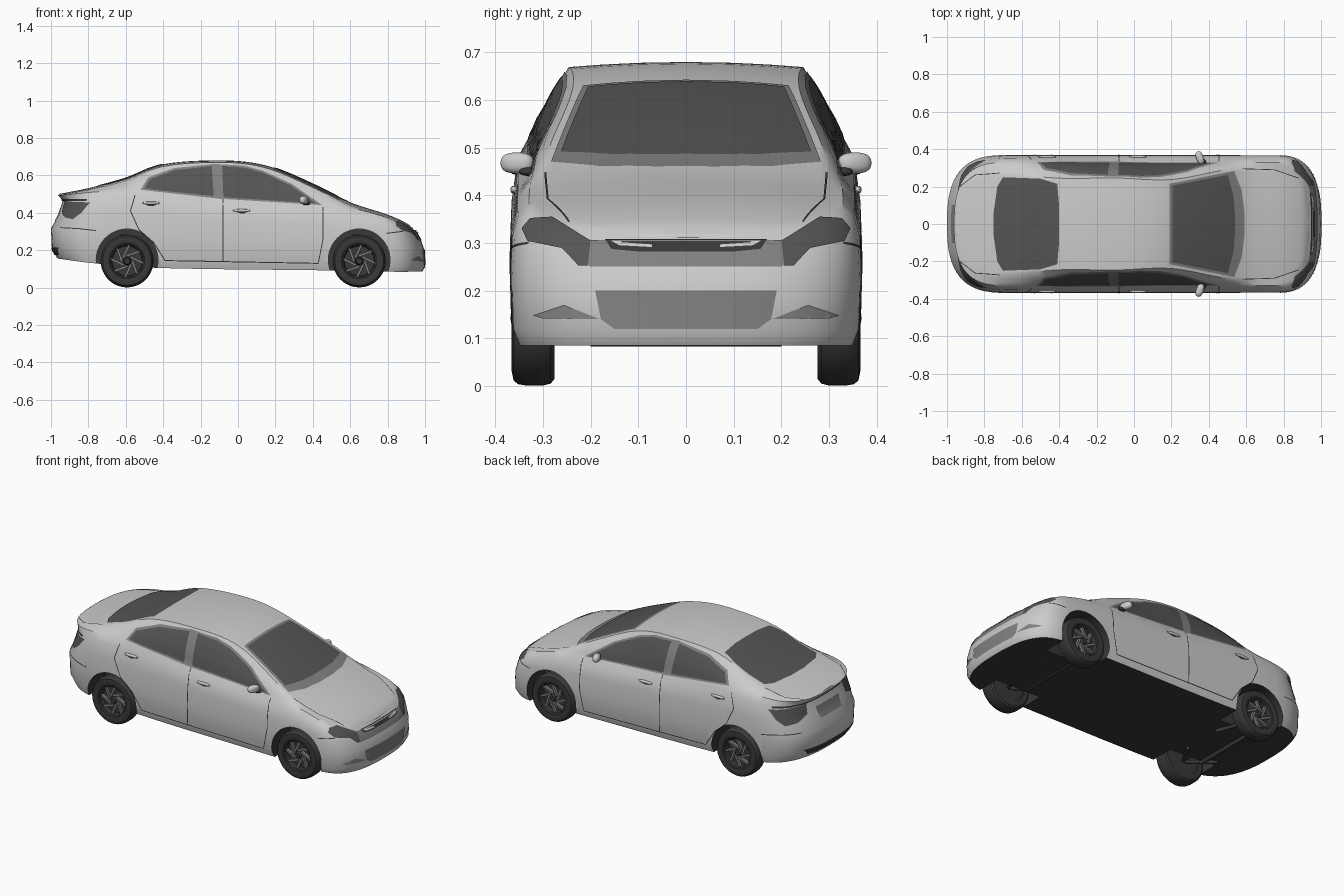
import bpy, bmesh, math
from mathutils import Vector, Matrix
from mathutils.bvhtree import BVHTree

if "Cube" in bpy.data.objects:
    bpy.data.objects.remove(bpy.data.objects["Cube"])


def mat(name, g):
    m = bpy.data.materials.new(name)
    m.diffuse_color = (g, g, g, 1)
    m.use_nodes = True
    m.node_tree.nodes["Principled BSDF"].inputs["Base Color"].default_value = m.diffuse_color
    return m


PAINT, TRIM, GLASS, DARK = mat("paint", .6), mat("trim", .22), mat("glass", .09), mat("rubber", .04)


def finish(name, bm, *mats, angle=35):
    me = bpy.data.meshes.new(name)
    bm.to_mesh(me)
    ob = bpy.data.objects.new(name, me)
    bpy.context.collection.objects.link(ob)
    for m in mats:
        me.materials.append(m)
    smooth(ob, angle)
    return ob


def smooth(ob, angle):
    bpy.ops.object.select_all(action='DESELECT')
    ob.select_set(True)
    bpy.context.view_layer.objects.active = ob
    bpy.ops.object.shade_smooth_by_angle(angle=math.radians(angle))


def curve(x, pts):
    """Smooth interpolation through (x, value) points; constants pass through."""
    if not isinstance(pts, list):
        return pts
    if x <= pts[0][0]:
        return pts[0][1]
    if x >= pts[-1][0]:
        return pts[-1][1]
    i = max(k for k in range(len(pts) - 1) if pts[k][0] <= x)

    def slope(k):
        a, b = pts[max(k - 1, 0)], pts[min(k + 1, len(pts) - 1)]
        return (b[1] - a[1]) / (b[0] - a[0])
    (x0, y0), (x1, y1) = pts[i], pts[i + 1]
    h = x1 - x0
    t = (x - x0) / h
    return (y0 * (2*t**3 - 3*t*t + 1) + y1 * (3*t*t - 2*t**3)
            + h * slope(i) * (t**3 - 2*t*t + t) + h * slope(i + 1) * (t**3 - t*t))


# Body: horizontal rings (front x, rear x, half width, height along x)
RINGS = [
    (.985, -.965, .352, [(-1, .16), (-.77, .13), (-.42, .105), (.47, .092), (.8, .085), (1, .085)]),
    (1.0, -.995, .367, [(-1, .205), (-.4, .15), (.5, .135), (1, .11)]),
    (.996, -1.0, .37, [(-1, .315), (-.5, .28), (.5, .24), (1, .205)]),
    (.976, -.958, .366, [(-.96, .395), (-.5, .385), (.3, .345), (.8, .31), (.975, .258)]),
    (.957, -.937, .353, [(-.95, .465), (-.6, .48), (0, .44), (.5, .40), (.8, .352), (.957, .29)]),
    (.942, -.962, [(-.96, .335), (-.6, .33), (0, .324), (.6, .327), (.9, .335)],
     [(-.96, .494), (-.6, .522), (-.4, .515), (0, .475), (.4, .445), (.6, .425), (.8, .373), (.942, .306)]),
]
ROOF = [(-.96, .50), (-.8, .532), (-.6, .585), (-.45, .647), (-.32, .671), (-.12, .68), (.05, .672),
        (.2, .638), (.4, .553), (.6, .456), (.8, .39), (.9, .345), (.938, .315)]
ROOF_W = [(-.96, .28), (-.7, .272), (-.4, .245), (-.1, .246), (.2, .238), (.55, .295), (.94, .27)]
DROP = [(-.96, .004), (-.7, .012), (0, .011), (.4, .018), (.8, .014), (.94, .005)]
N = 16
ends = [(math.sin(k / N * math.pi / 2) ** .54, math.cos(k / N * math.pi / 2) ** .77 if k < N else 0)
        for k in range(N + 1)]
X0R, X0F = -.6, .7
stations = [("r", t, e) for t, e in reversed(ends)]
stations += [("m", X0R + (X0F - X0R) * k / 32, 1) for k in range(1, 32)]
stations += [("f", t, e) for t, e in ends]


def place(kind, t, xf, xr):
    return t if kind == "m" else X0F + (xf - X0F) * t if kind == "f" else X0R + (xr - X0R) * t


def section(kind, t, e):
    pts = []
    for xf, xr, w, z in RINGS:
        x = place(kind, t, xf, xr)
        pts.append(Vector((x, curve(x, w) * e, curve(x, z))))
    x = place(kind, t, .936, -.955)
    w, d, zc = curve(x, ROOF_W) * e, curve(x, DROP), curve(x, ROOF)
    top = [Vector((x, w * f, zc - d * f * f)) for f in (1, .95, .7, .4)]
    for f in (.33, .67):
        p = pts[5].lerp(top[0], f)
        p.y += .011 * e * min(1, max(0, (top[0].z - pts[5].z) * 8))
        pts.append(p)
    floor = Vector((pts[0].x, 0, pts[0].z))
    half = pts + top
    return ([floor] + half + [Vector((x, 0, zc))]
            + [Vector((p.x, -p.y, p.z)) for p in reversed(half)])


bm = bmesh.new()
grid = [[bm.verts.new(p) for p in section(*s)] for s in stations]
for a, b in zip(grid, grid[1:]):
    for i in range(len(a)):
        j = (i + 1) % len(a)
        bm.faces.new((a[i], a[j], b[j], b[i]))
bmesh.ops.remove_doubles(bm, verts=bm.verts, dist=1e-5)
bmesh.ops.recalc_face_normals(bm, faces=bm.faces)
for f in bm.faces:
    f.material_index = int(f.normal.z < -.9)
surface = BVHTree.FromBMesh(bm)
body = finish("body", bm, PAINT, DARK)

# Wheel arches cut from the body
WHEELS = [(x, s) for x in (-.593, .648) for s in (1, -1)]
bm = bmesh.new()
for x, s in WHEELS:
    bmesh.ops.create_cone(bm, cap_ends=True, segments=56, radius1=.165, radius2=.165, depth=.3,
                          matrix=Matrix.Translation((x, s * .36, .148)) @ Matrix.Rotation(math.pi / 2, 4, 'X'))
for f in bm.faces:
    f.material_index = 1
cutter = finish("arch_cutter", bm, PAINT, DARK)
mod = body.modifiers.new("arches", 'BOOLEAN')
mod.object, mod.operation, mod.solver = cutter, 'DIFFERENCE', 'EXACT'
bpy.context.view_layer.objects.active = body
bpy.ops.object.modifier_apply(modifier="arches")
bpy.data.objects.remove(cutter)
smooth(body, 38)

# Panels laid on the body: 2D outlines projected along a view direction
VIEWS = {"left": (lambda a, b: (a, 2, b), (0, -1, 0)), "right": (lambda a, b: (a, -2, b), (0, 1, 0)),
         "front": (lambda a, b: (2, a, b), (-1, 0, 0)), "rear": (lambda a, b: (-2, a, b), (1, 0, 0)),
         "top": (lambda a, b: (a, b, 2), (0, 0, -1))}


def panel(name, polys, view, m, offset=.003, step=.02):
    origin, d = VIEWS[view]
    d = Vector(d)
    bm = bmesh.new()
    for poly in polys:
        bm.faces.new([bm.verts.new((a, b, 0)) for a, b in poly])
    for axis in (0, 1):
        vals = [v.co[axis] for v in bm.verts]
        no = Vector((axis == 0, axis == 1, 0))
        for k in range(math.ceil(min(vals) / step), math.floor(max(vals) / step) + 1):
            bmesh.ops.bisect_plane(bm, geom=bm.verts[:] + bm.edges[:] + bm.faces[:], plane_co=no * k * step, plane_no=no)
    bmesh.ops.triangulate(bm, faces=bm.faces)
    missed = []
    for v in bm.verts:
        hit, n, _, _ = surface.ray_cast(Vector(origin(v.co.x, v.co.y)), d)
        if hit is None:
            missed.append(v)
        else:
            v.co = hit + n * offset
    bmesh.ops.delete(bm, geom=missed, context='VERTS')
    bm.normal_update()
    bmesh.ops.reverse_faces(bm, faces=[f for f in bm.faces if f.normal.dot(d) > 0])
    return finish(name, bm, m)


def strip(pts, w=.005):
    quads = []
    for p, q in zip(pts, pts[1:]):
        t = (Vector(q) - Vector(p)).normalized() * w / 2
        n = Vector((-t.y, t.x))
        quads.append([Vector(p) + n, Vector(q) + n, Vector(q) - n, Vector(p) - n])
    return quads


def flip(poly, axis=0):
    return [(-a, b) if axis == 0 else (a, -b) for a, b in poly]


def whole(poly, axis):
    return poly + flip(poly, axis)[::-1]


# Side windows, pillars, door seams
frame = [(.45, .44), (.29, .552), (.13, .625), (.03, .651), (-.13, .66), (-.34, .638), (-.48, .588), (-.52, .522), (-.1, .474)]
front_win = [(.417, .449), (.28, .545), (.13, .613), (.04, .638), (-.085, .649), (-.078, .482)]
rear_win = [(-.13, .486), (-.14, .648), (-.34, .625), (-.47, .578), (-.5, .528)]
doors = [[(.455, .43), (.455, .26), (.43, .135)], [(-.08, .475), (-.08, .14)],
         [(-.55, .495), (-.575, .41), (-.53, .31), (-.45, .24), (-.39, .145)], [(-.39, .145), (.43, .13)],
         [(-.76, .305), (-.85, .315), (-.95, .32)], [(.79, .29), (.88, .30)]]
for side in ("left", "right"):
    panel("window_frame_" + side, [frame], side, TRIM, .002)
    panel("front_window_" + side, [front_win], side, GLASS, .004)
    panel("rear_window_" + side, [rear_win], side, GLASS, .004)
    panel("door_seams_" + side, [q for s in doors for q in strip(s)], side, DARK, .0015)

# Windscreens, hood and trunk seams
panel("windscreen_border", [whole([(.165, 0), (.19, .215), (.535, .283), (.575, .18), (.59, 0)][1:4] + [(.59, .06)], 1)], "top", TRIM, .002)
panel("windscreen", [whole([(.205, .205), (.5, .262), (.53, .15), (.538, .05)], 1)], "top", GLASS, .004)
panel("rear_screen", [whole([(-.40, .1), (-.41, .215), (-.5, .242), (-.7, .25), (-.73, .2), (-.75, .06)], 1)], "top", GLASS, .003)
lid = [[(.58, .295), (.75, .29), (.88, .245)], [(-.72, .272), (-.85, .262), (-.93, .2)]]
panel("lid_seams", [q for s in lid + [flip(s, 1) for s in lid] for q in strip(s, .004)], "top", DARK, .0015)

# Front grilles and lamps
panel("upper_grille", [whole([(.2, .25), (.235, .275), (.2, .305), (.1, .298)], 0)], "front", TRIM)
panel("grille_slot", [whole([(.17, .305), (.155, .285), (.1, .28)], 0)], "front", DARK, .005)
panel("grille_bar", [whole([(.16, .300), (.14, .290), (.07, .286), (.07, .292), (.14, .297)], 0)], "front", PAINT, .009)
panel("lower_grille", [whole([(.19, .2), (.178, .14), (.15, .12)], 0)], "front", TRIM)
head = [(.205, .252), (.225, .252), (.26, .288), (.33, .303), (.342, .33), (.325, .35), (.28, .352), (.2, .303)]
fog = [(.18, .14), (.3, .142), (.32, .148), (.255, .17)]
panel("headlights", [head, flip(head)], "front", GLASS, .004)
panel("fog_lights", [fog, flip(fog)], "front", TRIM)

# Rear lamps, strip and lower bumper
tail = [(.17, .462), (.18, .405), (.25, .375), (.31, .365), (.332, .40), (.34, .455)]
panel("tail_lights", [tail, flip(tail)], "rear", GLASS)
panel("trunk_strip", [whole([(.33, .474), (.33, .463)], 0)], "rear", DARK, .003)
panel("plate_recess", [whole([(.11, .425), (.1, .36)], 0)], "rear", TRIM, .002)
panel("rear_diffuser", [whole([(.24, .215), (.2, .175)], 0)], "rear", DARK)


# Wheels
def lathe(name, profile, x, s, m):
    bm = bmesh.new()
    vs = [bm.verts.new((r, s * y, 0)) for r, y in profile]
    es = [bm.edges.new(p) for p in zip(vs, vs[1:])]
    bmesh.ops.spin(bm, geom=vs + es, cent=(0, 0, 0), axis=(0, 1, 0), angle=2 * math.pi, steps=48)
    bmesh.ops.remove_doubles(bm, verts=bm.verts, dist=1e-5)
    bmesh.ops.recalc_face_normals(bm, faces=bm.faces)
    finish(name, bm, m).location = (x, 0, .142)


for x, s in WHEELS:
    tag = ("front" if x > 0 else "rear") + ("_left" if s > 0 else "_right")
    lathe("tyre_" + tag, [(.09, .345), (.094, .361), (.11, .366), (.13, .362), (.138, .353), (.141, .335), (.141, .30),
                          (.137, .284), (.127, .276), (.095, .276), (.09, .29), (.09, .345)], x, s, DARK)
    lathe("rim_" + tag, [(0, .325), (.08, .325), (.084, .355), (.092, .359), (.093, .28), (0, .28)], x, s, DARK)
    lathe("hub_" + tag, [(0, .354), (.015, .354), (.021, .345), (.021, .32)], x, s, DARK)
    bm = bmesh.new()
    for k in range(8):
        bmesh.ops.create_cube(bm, size=1, matrix=Matrix.Translation((x, s * .34, .142))
                              @ Matrix.Rotation(k * math.pi / 4, 4, 'Y') @ Matrix.Translation((.05, 0, .006))
                              @ Matrix.Rotation(.45, 4, 'Y') @ Matrix.Diagonal((.074, .018, .012, 1)))
    finish("spokes_" + tag, bm, TRIM)


# Mirrors, door handles, suspension
def blob(name, loc, size, m, tilt=0):
    bm = bmesh.new()
    bmesh.ops.create_uvsphere(bm, u_segments=24, v_segments=14, radius=1)
    for v in bm.verts:
        v.co = Vector([math.copysign(abs(c) ** .8, c) * k for c, k in zip(v.co, size)])
    ob = finish(name, bm, m, angle=60)
    ob.location, ob.rotation_euler = loc, (0, 0, tilt)


def rod(name, a, b, r):
    a, b = Vector(a), Vector(b)
    bm = bmesh.new()
    bmesh.ops.create_cone(bm, cap_ends=True, segments=16, radius1=r, radius2=r, depth=(b - a).length,
                          matrix=Matrix.Translation((a + b) / 2) @ (b - a).to_track_quat('Z', 'Y').to_matrix().to_4x4())
    finish(name, bm, DARK)


for s, tag in ((1, "left"), (-1, "right")):
    blob("mirror_" + tag, (.352, s * .354, .468), (.02, .036, .022), PAINT, s * .35)
    blob("mirror_stem_" + tag, (.365, s * .328, .45), (.02, .022, .009), DARK)
    for x, z in ((-.465, .452), (.02, .412)):
        hit = surface.ray_cast(Vector((x, s * 2, z)), Vector((0, -s, 0)))[0]
        blob("door_handle_" + tag, hit + Vector((0, s * .003, 0)), (.046, .008, .008), PAINT)
        blob("handle_cup_" + tag, hit - Vector((0, 0, .009)), (.024, .003, .010), DARK)
    for x in (-.593, .648):
        rod("strut_" + tag, (x, s * .27, .14), (x - .02, s * .22, .28), .014)
        rod("lower_arm_" + tag, (x, s * .29, .125), (x + .11, s * .12, .095), .011)
        rod("trailing_arm_" + tag, (x, s * .29, .125), (x - .12, s * .14, .1), .010)
for x, tag in ((-.593, "rear"), (.648, "front")):
    rod("axle_" + tag, (x, -.3, .142), (x, .3, .142), .014)
    rod("cross_beam_" + tag, (x - .05, -.2, .095), (x - .05, .2, .095), .012)
